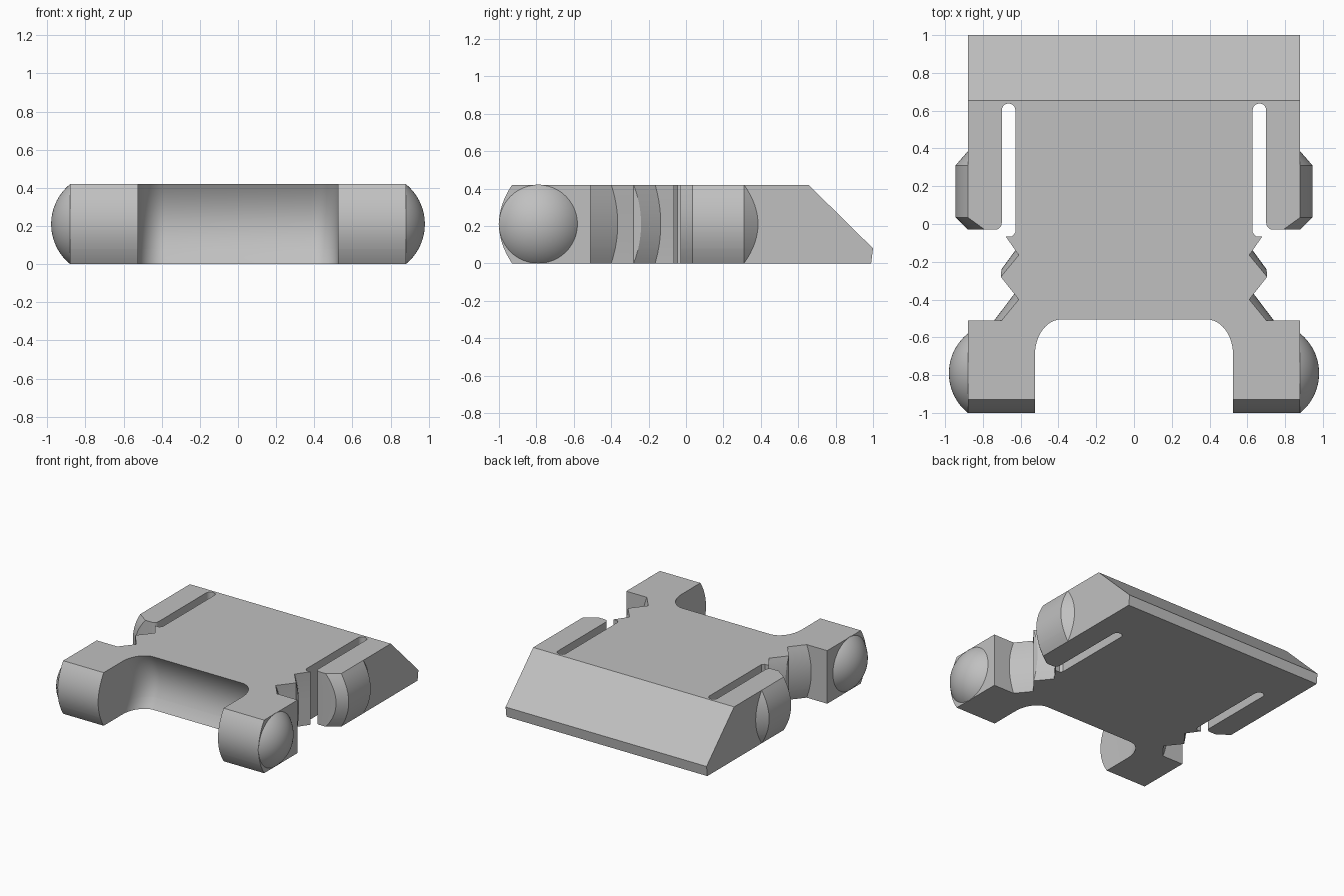
import bpy, bmesh, math
from mathutils import Matrix, Vector

if "Cube" in bpy.data.objects:
    bpy.data.objects.remove(bpy.data.objects["Cube"])

H = 0.42  # plate thickness

grey = bpy.data.materials.new("light grey")
grey.diffuse_color = (0.53, 0.53, 0.53, 1)
grey.use_nodes = True
grey.node_tree.nodes["Principled BSDF"].inputs["Base Color"].default_value = grey.diffuse_color


def finish(bm, name):
    bmesh.ops.recalc_face_normals(bm, faces=bm.faces)
    me = bpy.data.meshes.new(name)
    bm.to_mesh(me)
    bm.free()
    me.materials.append(grey)
    ob = bpy.data.objects.new(name, me)
    bpy.context.collection.objects.link(ob)
    bpy.ops.object.select_all(action='DESELECT')
    ob.select_set(True)
    bpy.context.view_layer.objects.active = ob
    bpy.ops.object.shade_smooth_by_angle(angle=math.radians(28))
    return ob


def arc(cx, cy, rx, ry, a0, a1, n):
    return [(cx + rx * math.cos(math.radians(a0 + (a1 - a0) * i / n)),
             cy + ry * math.sin(math.radians(a0 + (a1 - a0) * i / n)))
            for i in range(n + 1)]


def outline(z):
    """Plate outline at height z; d is the sideways bulge, 1 at mid height."""
    d = 1 - ((z - H / 2) / (H / 2)) ** 2
    back = 0.99 + 0.01 * z / 0.08 if z < 0.08 else 1 - (z - 0.08) * 0.345 / 0.34
    # front recess, hollowed at mid height
    p = arc(0.385, -0.695 + 0.07 * d, 0.14, 0.19, 90, 0, 12)
    # leg with rounded front end
    p += [(0.525, -0.93 - 0.07 * d), (0.88, -0.93 - 0.07 * d), (0.88, -0.51)]
    # toothed neck
    p += [(0.70 + 0.04 * d, -0.51), (0.61 + 0.02 * d, -0.40 + 0.035 * d),
          (0.705, -0.28), (0.705 - 0.003 * d, -0.28 + 0.04 * d),
          (0.61 + 0.015 * d, -0.165 + 0.03 * d), (0.68, -0.065),
          (0.645, -0.065), (0.628, -0.045)]
    # slot with rounded end, then the rounded tip of the arm
    p += arc(0.664, 0.602, 0.036, 0.036, 180, 0, 10)
    p += arc(0.735, 0.005, 0.035, 0.035, 180, 270, 5)
    # side grip
    p += [(0.79 + 0.09 * d, -0.03), (0.88 + 0.065 * d, 0.035),
          (0.88 + 0.065 * d, 0.31), (0.88, 0.31 + 0.075 * d), (0.88, back)]
    return p + [(-x, y) for x, y in reversed(p)]


# plate: stack of outlines from bottom to top, sloped at the back
levels = sorted([H * i / 16 for i in range(17)] + [0.08])
bm = bmesh.new()
rings = [[bm.verts.new((x, y, z)) for x, y in outline(z)] for z in levels]
for a, b in zip(rings, rings[1:]):
    for i in range(len(a)):
        j = (i + 1) % len(a)
        bm.faces.new((a[i], a[j], b[j], b[i]))
bm.faces.new(rings[0])
bm.faces.new(rings[-1])
bmesh.ops.remove_doubles(bm, verts=bm.verts, dist=1e-5)
finish(bm, "clip_plate")

# domed pivots on the outer sides of the legs
R = 0.2705
for s, side in ((1, "right"), (-1, "left")):
    bm = bmesh.new()
    bmesh.ops.create_uvsphere(bm, u_segments=48, v_segments=40, radius=R)
    bmesh.ops.transform(bm, verts=bm.verts, matrix=Matrix.Translation(
        (s * (0.98 - R), -0.79, H / 2)) @ Matrix.Rotation(math.pi / 2, 4, 'Y'))
    cut = bmesh.ops.bisect_plane(bm, geom=bm.verts[:] + bm.edges[:] + bm.faces[:],
                                 plane_co=Vector((s * 0.878, 0, 0)),
                                 plane_no=Vector((-s, 0, 0)), clear_outer=True)
    bmesh.ops.holes_fill(bm, edges=[e for e in bm.edges if e.is_boundary])
    finish(bm, side + "_pivot_dome")
